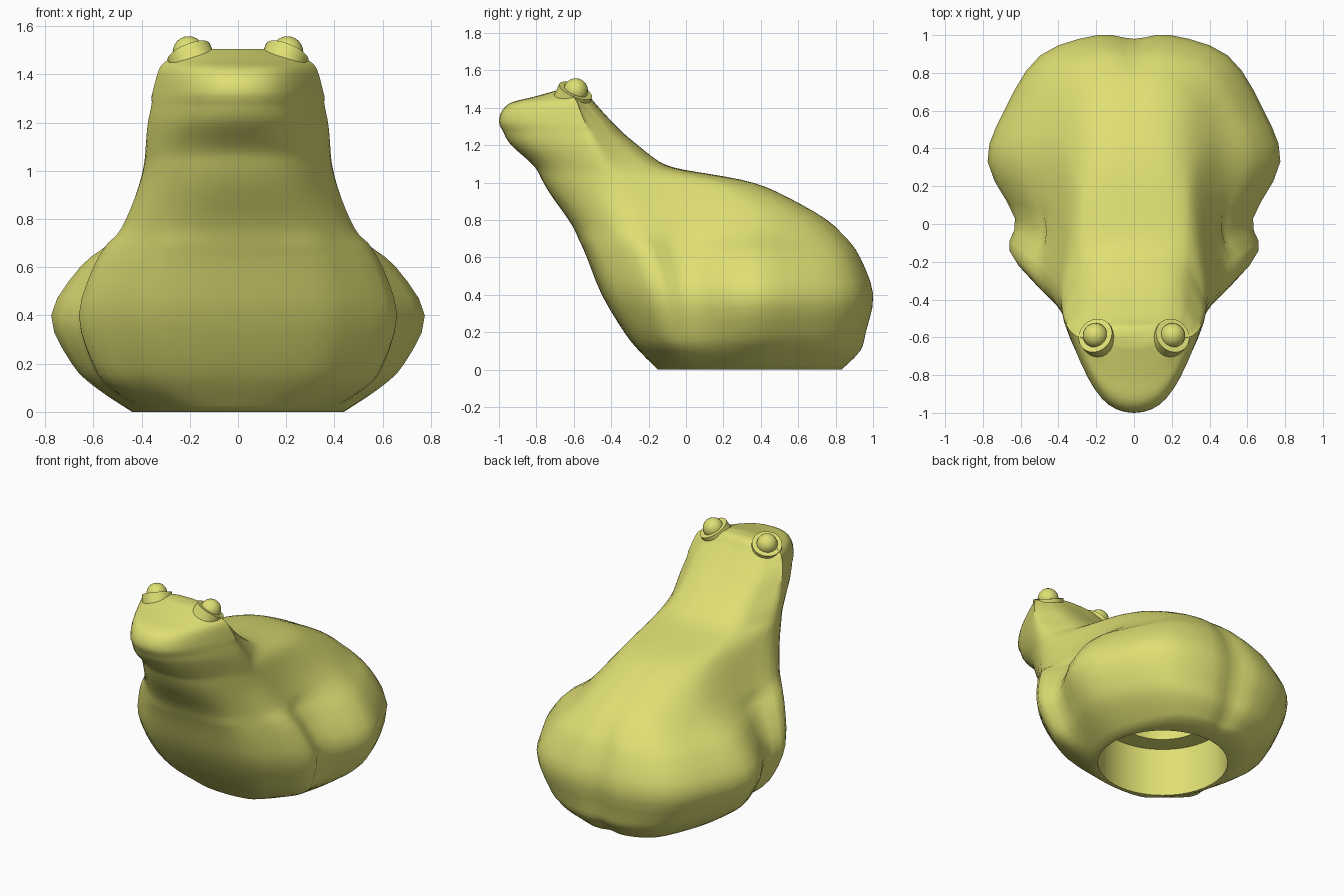
import bpy, bmesh
from mathutils import Vector

cube = bpy.data.objects.get("Cube")
if cube:
    bpy.data.objects.remove(cube, do_unlink=True)

# One flat colour for everything
skin = bpy.data.materials.new("olive_yellow")
skin.use_nodes = True
SKIN_COLOUR = (0.74, 0.74, 0.175, 1)
skin.diffuse_color = SKIN_COLOUR
skin.node_tree.nodes["Principled BSDF"].inputs["Base Color"].default_value = SKIN_COLOUR


def spline(before, start, end, after, t):
    """Catmull-Rom blend of four equally long tuples."""
    return [0.5 * (2 * b + (c - a) * t + (2 * a - 5 * b + 4 * c - d) * t * t
                   + (3 * b - a - 3 * c + d) * t ** 3)
            for a, b, c, d in zip(before, start, end, after)]


def smooth_rows(rows, first, last, steps):
    """Resample a row list, with phantom rows before and after it."""
    padded = [first] + rows + [last]
    out = []
    for i in range(len(rows) - 1):
        out += [spline(*padded[i:i + 4], s / steps) for s in range(steps)]
    return out + [rows[-1]]


# Body sections: height, front y, back y, shoulder x, shoulder y,
# waist x, hip x, hip y
BODY = [
    (0.00, -.15, .83, .33, .02, .40, .44, .34),
    (0.10, -.25, .93, .52, -.06, .53, .59, .34),
    (0.20, -.33, .96, .60, -.10, .59, .69, .34),
    (0.40, -.45, 1.0, .66, -.14, .63, .775, .33),
    (0.60, -.53, .93, .60, -.20, .53, .655, .33),
    (0.70, -.575, .86, .54, -.25, .465, .53, .33),
    (0.80, -.63, .77, .485, -.31, .42, .43, .33),
    (0.92, -.72, .55, .435, -.37, .38, .35, .25),
    (1.00, -.768, .38, .41, -.42, .365, .31, .12),
    (1.045, -.79, .14, .40, -.44, .36, .29, -.04),
]
NECK_AND_HEAD = [
    (1.08, -.81, -.08, .395, -.46, .36, .29, -.20),
    (1.13, -.86, -.17, .39, -.48, .36, .29, -.28),
    (1.20, -.945, -.255, .38, -.51, .36, .29, -.37),
    (1.26, -.98, -.33, .365, -.54, .35, .29, -.42),
    (1.33, -1.0, -.40, .345, -.57, .34, .28, -.47),
    (1.39, -.98, -.455, .33, -.59, .325, .27, -.52),
    (1.43, -.93, -.49, .315, -.60, .31, .26, -.55),
    (1.455, -.83, -.51, .29, -.61, .285, .24, -.56),
    (1.485, -.72, -.53, .24, -.61, .23, .19, -.57),
    (1.505, -.65, -.55, .15, -.60, .14, .12, -.58),
]


def outline(section):
    """Closed mirrored outline of one horizontal section."""
    z, front, back, sx, sy, wx, hx, hy = section
    rise = min(max((z - 0.75) / 0.5, 0), 1)
    full = 0.49 - 0.1 * rise
    half = [
        (0, front),
        (full * sx, front + 0.1 * (sy - front)),
        ((1 + full) / 2 * sx, front + 0.42 * (sy - front)),
        (sx, sy),
        (wx, sy + 0.36 * (hy - sy)),
        (hx, hy),
        (0.88 * hx, hy + 0.42 * (back - hy)),
        (0.64 * hx, hy + 0.84 * (back - hy)),
        (0.25 * hx, back),
        (0, back - 0.03 * (back - hy)),
    ]
    mirror = lambda p: (-p[0], p[1])
    pts = smooth_rows(half, mirror(half[1]), mirror(half[-2]), 3)
    pts += [mirror(p) for p in pts[-2:0:-1]]
    return [Vector((x, y, z)) for x, y in pts]


def finish(obj, angle=0.7):
    obj.data.materials.clear()
    obj.data.materials.append(skin)
    bpy.ops.object.select_all(action='DESELECT')
    obj.select_set(True)
    bpy.context.view_layer.objects.active = obj
    bpy.ops.object.shade_smooth_by_angle(angle=angle)


# Hollow base: a stepped round bore, with points matched to the foot outline
sections = BODY + NECK_AND_HEAD
foot = outline(sections[0])
centre = Vector((0, 0.28, 0))


def bore_ring(radius, height):
    return [centre + (p - centre).normalized() * radius + Vector((0, 0, height))
            for p in foot]


rings = [bore_ring(0.28, 0.75), bore_ring(0.28, 0.33),
         bore_ring(0.405, 0.33), bore_ring(0.405, 0)]
bore_count = len(rings)
rings += [outline(s) for s in smooth_rows(sections, sections[0], sections[-1], 3)]

# Body, neck and head as one lofted skin
bm = bmesh.new()
loops = [[bm.verts.new(p) for p in ring] for ring in rings]
for low, high in zip(loops, loops[1:]):
    for i in range(len(low)):
        j = (i + 1) % len(low)
        bm.faces.new((low[i], low[j], high[j], high[i]))
bm.faces.new(loops[0][::-1])
bm.faces.new(loops[-1])

# Soften the join of the neck and back
join = [v for loop in loops[bore_count:] for v in loop if 0.7 < v.co.z < 1.3]
for _ in range(6):
    bmesh.ops.smooth_vert(bm, verts=join, factor=0.5,
                          use_axis_x=True, use_axis_y=True, use_axis_z=True)
bmesh.ops.recalc_face_normals(bm, faces=bm.faces)
mesh = bpy.data.meshes.new("body")
bm.to_mesh(mesh)
bm.free()
body = bpy.data.objects.new("body", mesh)
bpy.context.collection.objects.link(body)
finish(body, 0.9)

# Eye sockets and eyeballs
for side, name in ((1, "left"), (-1, "right")):
    normal = Vector((side * 0.42, 0.42, 1)).normalized()
    rim = Vector((side * 0.205, -0.59, 1.492))
    bpy.ops.mesh.primitive_cone_add(
        vertices=24, radius1=0.1, radius2=0.095, depth=0.14,
        location=rim - normal * 0.07,
        rotation=normal.to_track_quat('Z', 'Y').to_euler())
    socket = bpy.context.object
    socket.name = name + "_eye_socket"
    finish(socket)
    bpy.ops.mesh.primitive_uv_sphere_add(
        segments=20, ring_count=12, radius=0.066, location=rim)
    eye = bpy.context.object
    eye.name = name + "_eye"
    finish(eye, 1.0)
